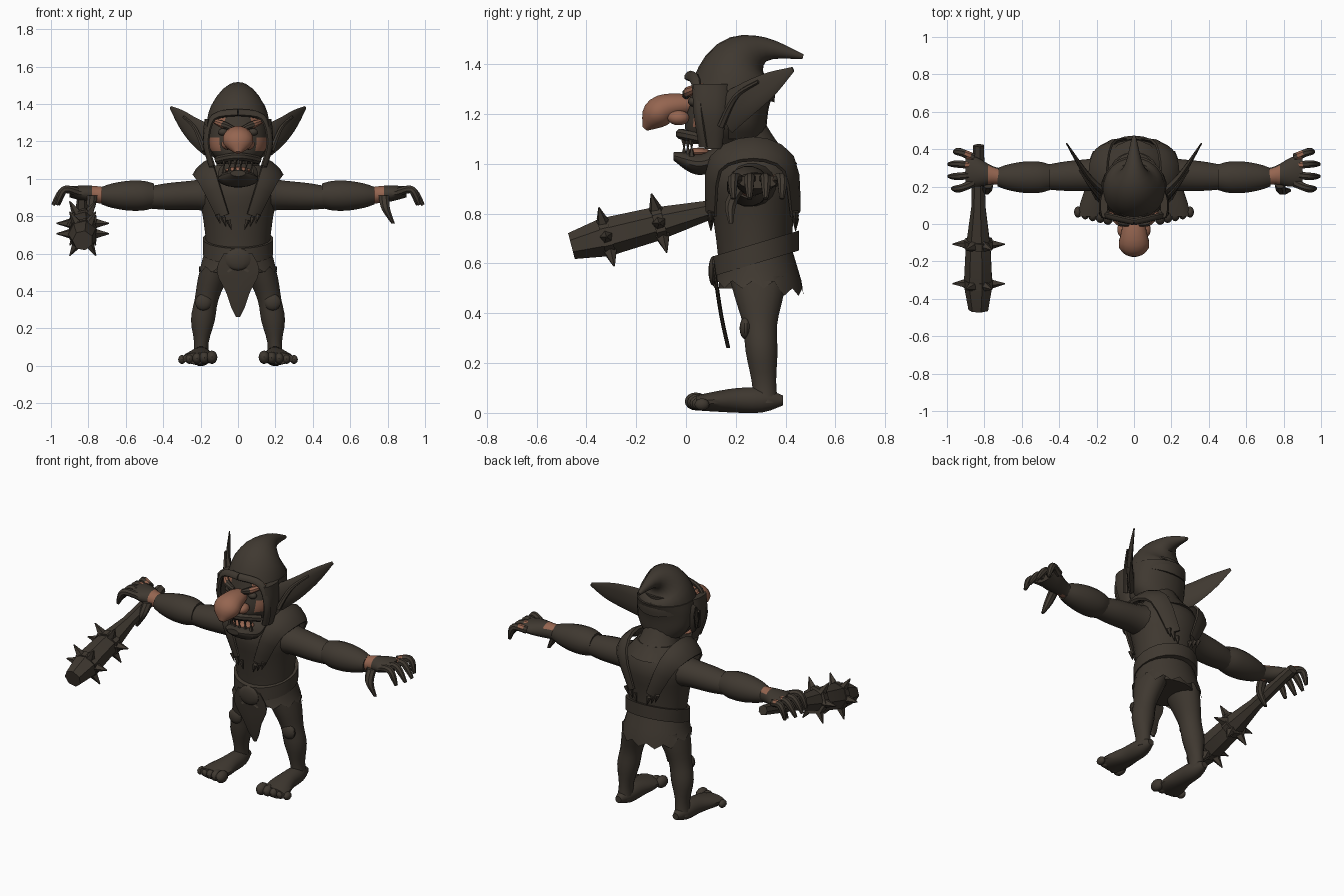
import bpy, bmesh, math
from mathutils import Vector

default_cube = bpy.data.objects.get("Cube")
if default_cube:
    bpy.data.objects.remove(default_cube, do_unlink=True)


def make_material(name, colour):
    material = bpy.data.materials.new(name)
    material.use_nodes = True
    material.diffuse_color = (*colour, 1)
    shader = material.node_tree.nodes["Principled BSDF"]
    shader.inputs["Base Color"].default_value = (*colour, 1)
    return material


dark = make_material("dark brown", (.05, .04, .03))
skin = make_material("tan skin", (.3, .13, .08))
X, Y, Z = Vector((1, 0, 0)), Vector((0, 1, 0)), Vector((0, 0, 1))
parts = []


def curve(values, t):
    """Value at t on a smooth curve through evenly spaced values."""
    last = len(values) - 1
    if last == 0:
        return values[0]
    i = min(int(t * last), last - 1)
    f = t * last - i
    a, b = values[i], values[i + 1]
    slope_a = (b - values[max(i - 1, 0)]) / 2
    slope_b = (values[min(i + 2, last)] - a) / 2
    ease = f * f * (3 - 2 * f)
    return a + (b - a) * ease + slope_a * (f * (1 - f) ** 2) - slope_b * (f * f * (1 - f))


def finish(name, shape, mirror=False, rule=None, material=dark):
    """Turn a bmesh into an object; faces whose centre meets the rule become skin."""
    bmesh.ops.recalc_face_normals(shape, faces=shape.faces)
    for face in shape.faces:
        if rule and rule(face.calc_center_median()):
            face.material_index = 1
    mesh = bpy.data.meshes.new(name)
    shape.to_mesh(mesh)
    shape.free()
    mesh.materials.append(material)
    mesh.materials.append(skin)
    part = bpy.data.objects.new(name, mesh)
    bpy.context.collection.objects.link(part)
    if mirror:
        part.modifiers.new("Mirror", "MIRROR")
    parts.append(part)


def tube(name, path, widths, depths=None, flat=1, axis=None, ref=None, hub=None,
         sides=16, steps=12, adjust=None, caps=True, **options):
    """Sweep an oval along a path; points given as pairs lie on the middle plane."""
    path = [Vector(p) if len(p) == 3 else Vector((0, *p)) for p in path]
    centres = [curve(path, step / steps) for step in range(steps + 1)]
    shape = bmesh.new()
    loops = []
    for i, centre in enumerate(centres):
        t = i / steps
        along = axis or (centres[min(i + 1, steps)] - centres[max(i - 1, 0)]).normalized()
        side = centre - hub if hub else ref or (Y if abs(along.z) > .8 else Z)
        u = side.cross(along).normalized()
        v = along.cross(u)
        width = curve(widths, t)
        depth = curve(depths, t) if depths else width * flat
        loop = []
        for k in range(sides):
            angle = math.tau * (k + .5) / sides
            point = centre + u * width * math.cos(angle) + v * depth * math.sin(angle)
            if adjust:
                adjust(point, i == steps, k)
            loop.append(shape.verts.new(point))
        loops.append(loop)
    for low, high in zip(loops, loops[1:]):
        for k in range(sides):
            n = (k + 1) % sides
            shape.faces.new((low[k], low[n], high[n], high[k]))
    if caps:
        shape.faces.new(loops[0][::-1])
        shape.faces.new(loops[-1])
    finish(name, shape, **options)


def ball(name, centre, radii, **options):
    shape = bmesh.new()
    bmesh.ops.create_uvsphere(shape, u_segments=14, v_segments=8, radius=1)
    for vert in shape.verts:
        vert.co = Vector(centre) + Vector(a * b for a, b in zip(vert.co, radii))
    finish(name, shape, **options)


def spike(name, base, tip, radius, **options):
    tube(name, [base, tip], [radius, radius / 9], sides=5, steps=1, **options)


# Torso and neck
tube("torso", [(.28, .5), (.27, .8), (.27, 1.07)], [.17, .17, .19, .21, .13], flat=.87, axis=Z, sides=24)
tube("neck", [(.3, 1), (.2, 1.2)], [.15, .11, .1], axis=Z)

# Vest straps over the shoulders, with claw-like ends
tube("vest_straps", [(.08, .1, .8), (.16, .12, 1), (.19, .27, 1.06), (.16, .41, 1), (.07, .44, .8)],
     [.04, .06, .07, .06, .04], flat=.3, hub=Vector((0, .27, .85)), sides=8, mirror=True)
for i in range(3):
    for label, y in (("front", .1), ("back", .44)):
        top = Vector((.05 + i * .03, y, .78 + i * .015))
        spike("strap_claw_" + label, top, top - X * .015 - Z * .05, .015, mirror=True)


# Belt, buckle, ragged skirt and loincloth
def tilt(point, is_last, k):
    point.z += (point.y - .28) * .3


def ragged(point, is_last, k):
    if is_last:
        point.z += .03 * (k % 2) - (.03 if point.y > .38 else 0)


tube("belt", [(.28, .6), (.28, .68)], [.19], flat=.92, axis=Z, sides=24, steps=2, adjust=tilt)
ball("buckle", (0, .11, .57), (.07, .02, .06))
tube("skirt", [(.28, .65), (.29, .5)], [.17, .21], flat=.87, axis=Z, sides=26, steps=4, adjust=ragged, caps=False)
tube("loincloth", [(.11, .6), (.14, .4), (.17, .26)], [.08, .12, .07, .04, .01],
     depths=[.008], axis=Z, sides=10)

# Legs and feet
tube("legs", [(.11, .29, .55), (.18, .3, .3), (.2, .32, .04)], [.085, .08, .065, .065, .04, .045],
     depths=[.12, .1, .07, .065, .05, .05], axis=Z, steps=15, mirror=True)
ball("kneecaps", (.185, .24, .34), (.045, .025, .045), mirror=True)
tube("feet", [(.2, .39, .05), (.2, .2, .05), (.22, .04, .04)], [.02, .05, .06, .08, .08],
     depths=[.02, .05, .05, .04, .03], axis=-Y, mirror=True)
for i in range(5):
    size = .036 - i * .003
    ball("toe", (.14 + i * .04, .04 + i * .006, .01 + size), (size * .85, size * 1.25, size), mirror=True)

# Arms and forearm guards
tube("upper_arms", [(.1, .27, .92), (.48, .25, .9)], [.12, .09, .08, .065], flat=.92, axis=X, mirror=True)
tube("bracers", [(.45, .25, .91), (.73, .25, .91)], [.07, .085, .085, .07, .05], flat=.95, axis=X, mirror=True)


# Hands with tan patches at the wrist and knuckles
def wrist_patch(c):
    return .71 < c.x < .77 and (c.y < .26 or c.z > .94)


def knuckle_patch(c):
    return .87 < c.x < .9 and c.z > .94 and c.y > .3


tube("palms", [(.7, .25, .91), (.9, .29, .93)], [.045, .05, .08, .08], depths=[.045, .045, .03],
     axis=X, mirror=True, rule=wrist_patch)
for i, reach in enumerate((.97, .99, .99, .96)):
    y = .22 + i * .045
    end = y + (i - 1.5) * .02
    tube("finger", [(.86, y, .93), (.93, end, .94), (reach, end, .86)], [.024, .022, .02, .01],
         ref=Y, sides=8, mirror=True, rule=knuckle_patch)
tube("thumbs", [(.78, .22, .91), (.79, .18, .84), (.83, .18, .76)], [.03, .025, .01], axis=-Z, sides=8, mirror=True)

# Spiked club lying in one hand
club_start, club_end = Vector((-.83, .42, .9)), Vector((-.83, -.46, .67))
club_axis = (club_end - club_start).normalized()
tube("club", [club_start, club_end], [.03, .035, .04, .07, .08, .055], axis=club_axis, sides=7, steps=5)
for station in (.6, .84):
    centre = club_start.lerp(club_end, station)
    reach = club_axis * .02
    tube("club_band", [centre - reach, centre + reach], [.083], axis=club_axis, sides=7, steps=1)
    for k in range(6):
        angle = math.tau * k / 6
        out = X * math.cos(angle) + club_axis.cross(X) * math.sin(angle)
        spike("club_spike", centre + out * .06, centre + out * .14, .03)


# Head, painted at the brows and cheeks
def face_patch(c):
    x = abs(c.x)
    brow = .07 < x < .145 and 1.29 < c.z < 1.33
    cheek = .1 < x < .16 and 1.15 < c.z < 1.21
    return c.y < .13 and (brow or cheek)


tube("head", [(.13, 1.08), (.18, 1.36)], [.09, .15, .155, .13], depths=[.12, .15, .15, .15],
     axis=Z, sides=32, steps=14, rule=face_patch)
tube("upper_lip", [(.11, .07, 1.1), (0, -.02, 1.12), (-.11, .07, 1.1)], [.022], sides=8)
tube("jaw", [(.17, 1.05), (.06, 1), (-.05, 1.03)], [.1, .11, .1, .04], flat=.42, axis=-Y)
ball("tongue", (0, .05, 1.045), (.07, .05, .02), material=skin)
for i in range(6):
    x = (i - 2.5) * .03
    lip = Vector((x, abs(x) * .5 - .015, 1.07))
    spike("upper_tooth", lip + Z * .035, lip - Z * .01, .014)
    spike("lower_tooth", lip - Z * .04, lip + Z * .005, .013)

# Nose, nostrils, eyes and brows
tube("nose", [(.04, 1.24), (-.09, 1.22), (-.165, 1.14)], [.045, .07, .08, .015], flat=.75, ref=Z, material=skin)
ball("nostrils", (.055, -.03, 1.185), (.035, .045, .03), mirror=True, material=skin)
ball("eyes", (.08, .03, 1.25), (.027, .022, .02), mirror=True)
tube("brows", [(.03, 0, 1.27), (.08, .01, 1.29), (.13, .06, 1.31)], [.014, .02, .012],
     sides=8, mirror=True, rule=lambda c: c.x > .085)

# Hood with a bent point, side flaps and rim
tube("hood_back", [(.22, 1.1), (.2, 1.32)], [.12, .165, .175, .168], depths=[.1, .12, .165], axis=Z, sides=22)
tube("hood_top", [(.19, 1.29), (.23, 1.41), (.32, 1.46), (.47, 1.43)], [.17, .155, .11, .06, .03, .01],
     ref=Y - Z, sides=22)
tube("hood_flaps", [(.14, .11, 1.06), (.17, .1, 1.2), (.16, .1, 1.32)], [.015, .02],
     depths=[.035, .06, .07], axis=Z, sides=10, mirror=True)
tube("hood_rim", [(.14, .07, 1.07), (.17, .05, 1.2), (.13, .04, 1.33), (0, .01, 1.355)], [.022],
     flat=.65, hub=Vector((0, .2, 1.2)), sides=8, mirror=True)

# Pointed ears with an inner ridge
tube("ears", [(.15, .16, 1.2), (.25, .26, 1.27), (.36, .43, 1.38)], [.02, .017, .004],
     depths=[.085, .075, .055, .01], ref=Z, sides=10, mirror=True)
tube("ear_ridges", [(.18, .14, 1.15), (.23, .2, 1.27), (.29, .29, 1.33)], [.015, .008], ref=Y, sides=6, mirror=True)

# Smooth shading with crisp edges
bpy.ops.object.select_all(action="DESELECT")
for part in parts:
    part.select_set(True)
bpy.context.view_layer.objects.active = parts[0]
bpy.ops.object.shade_smooth_by_angle(angle=math.radians(35))
